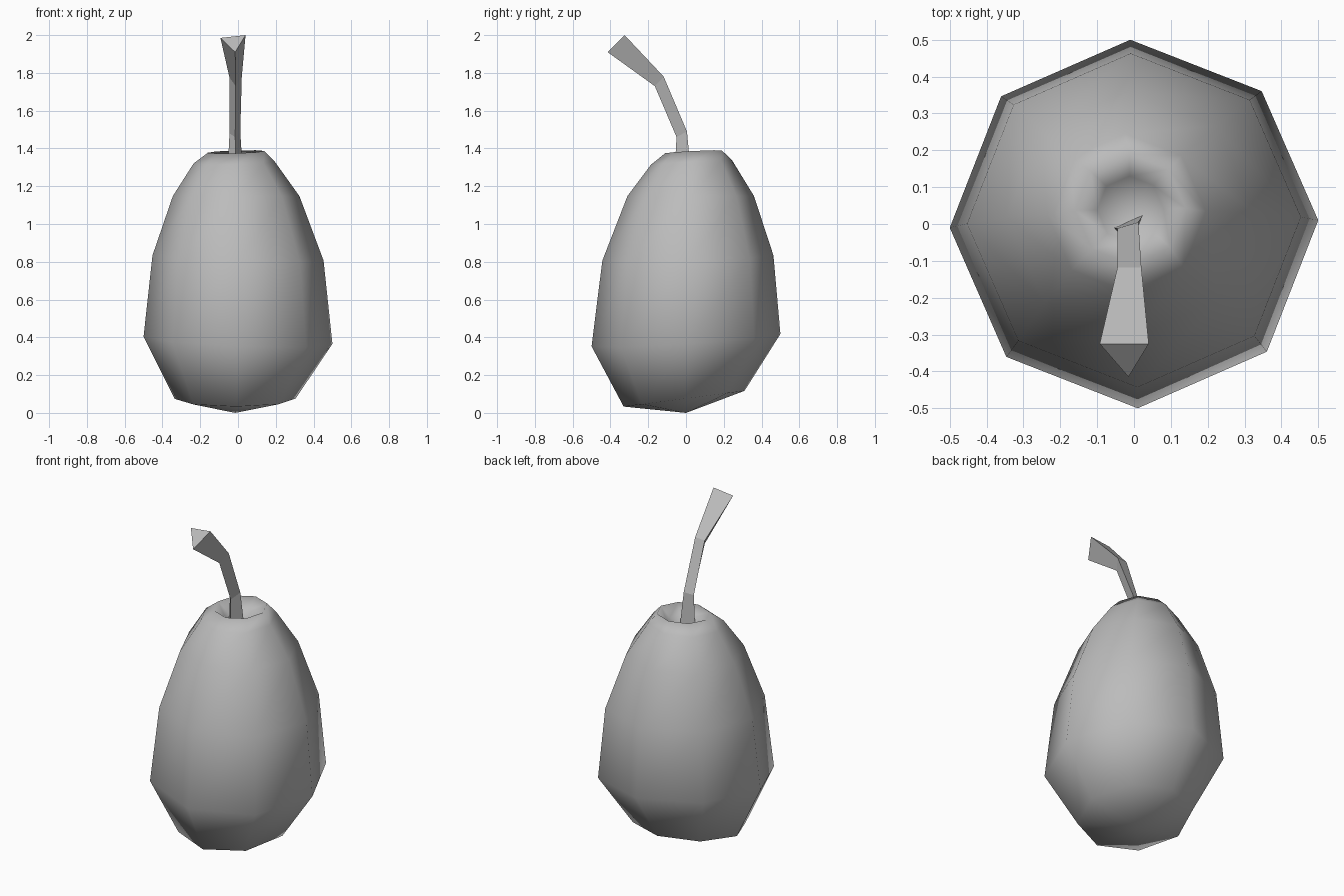
import bpy, bmesh
from math import cos, sin, tau
from mathutils import Vector

cube = bpy.data.objects.get("Cube")
if cube:
    bpy.data.objects.remove(cube, do_unlink=True)

grey = bpy.data.materials.new("plain grey")
grey.use_nodes = True
colour = (0.5, 0.5, 0.5, 1)
grey.diffuse_color = colour
grey.node_tree.nodes["Principled BSDF"].inputs["Base Color"].default_value = colour


def loft(name, rings, smooth, start=None, end=None):
    """Skin equal rings of points; close each end with a pole point or a flat cap."""
    bm = bmesh.new()
    loops = [[bm.verts.new(p) for p in ring] for ring in rings]
    n = len(loops[0])
    for low, high in zip(loops, loops[1:]):
        for i in range(n):
            j = (i + 1) % n
            bm.faces.new((low[i], low[j], high[j], high[i]))
    for loop, pole in ((loops[0], start), (loops[-1], end)):
        if pole is None:
            bm.faces.new(loop)
        else:
            tip = bm.verts.new(pole)
            for i in range(n):
                bm.faces.new((loop[i], loop[(i + 1) % n], tip))
    bmesh.ops.recalc_face_normals(bm, faces=bm.faces)
    for face in bm.faces:
        face.smooth = smooth
    mesh = bpy.data.meshes.new(name)
    bm.to_mesh(mesh)
    bm.free()
    mesh.materials.append(grey)
    obj = bpy.data.objects.new(name, mesh)
    bpy.context.collection.objects.link(obj)
    return obj


def octagon(cx, cy, radius, z, slope_x, slope_y):
    """Slightly tilted eight-sided ring."""
    points = []
    for i in range(8):
        dx = radius * cos(tau * i / 8 + 0.02)
        dy = radius * sin(tau * i / 8 + 0.02)
        points.append(Vector((cx + dx, cy + dy, z + slope_x * dx + slope_y * dy)))
    return points


# Fruit body: rings from the base up to the rim, then down into the hollow
body_rings = [octagon(*ring) for ring in (
    (-.015, -.01, .32, .075, 0, .13),
    (0, 0, .50, .385, -.04, .065),
    (0, .01, .453, .82, -.03, .03),
    (-.01, .025, .335, 1.148, 0, 0),
    (-.02, .03, .215, 1.325, .02, .05),
    (-.01, .04, .15, 1.382, .03, .05),
    (-.01, .04, .09, 1.33, 0, 0),
)]
loft("fruit_body", body_rings, True, start=(-.015, 0, 0), end=(-.01, .03, 1.28))

# Bent three-sided stem that flares at the tip: left, right and front corners
loft("stem", [
    [(-.055, -.01, 1.28), (.025, .025, 1.28), (-.01, -.06, 1.28)],
    [(-.045, -.012, 1.48), (.012, .005, 1.49), (-.015, -.05, 1.46)],
    [(-.045, -.118, 1.775), (.02, -.118, 1.78), (-.012, -.165, 1.73)],
    [(-.093, -.325, 1.985), (.04, -.325, 2.0), (-.015, -.415, 1.91)],
], False)
